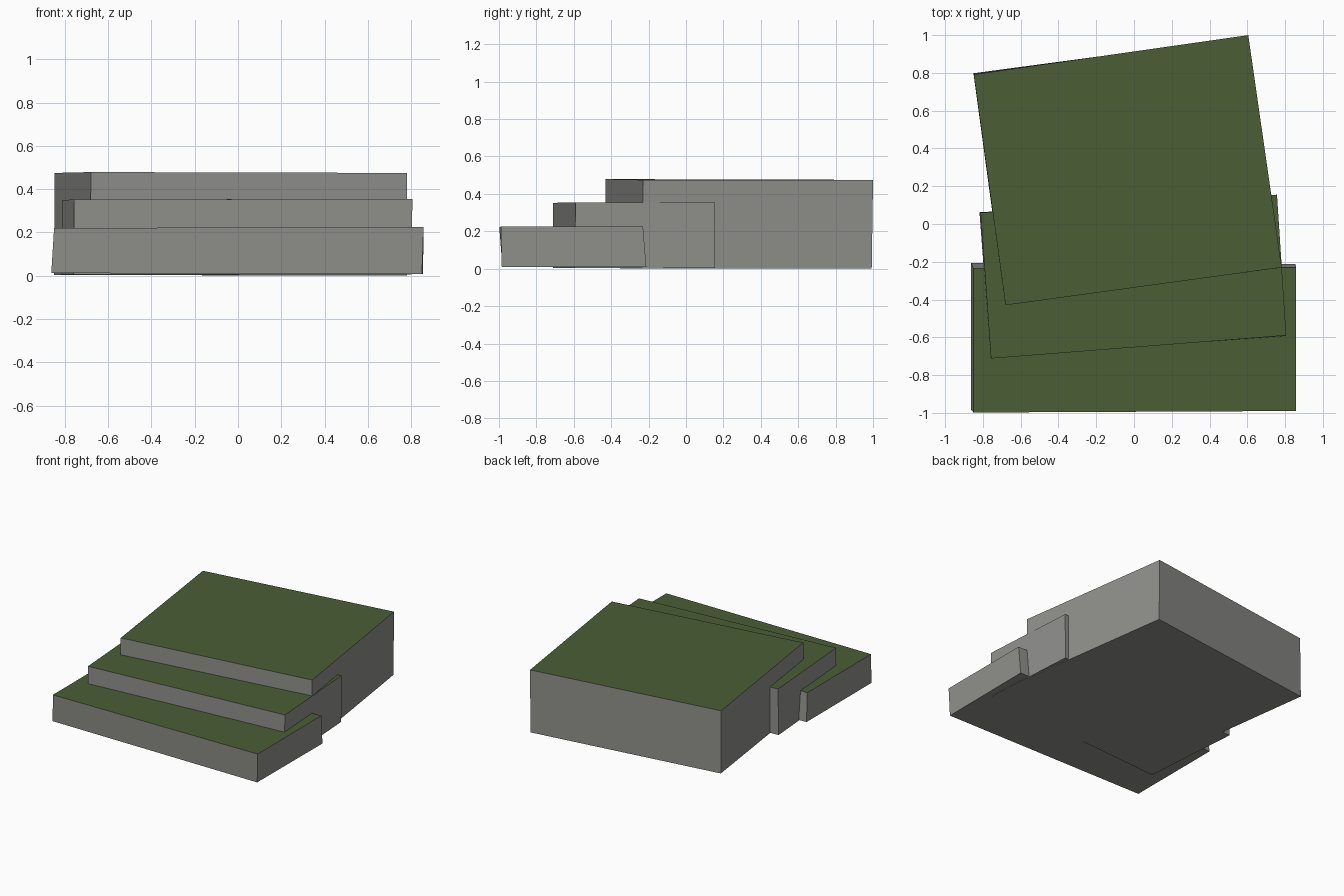
import bpy, bmesh

if "Cube" in bpy.data.objects:
    bpy.data.objects.remove(bpy.data.objects["Cube"])


def material(name, rgb):
    m = bpy.data.materials.new(name)
    m.diffuse_color = (*rgb, 1.0)
    m.use_nodes = True
    m.node_tree.nodes["Principled BSDF"].inputs["Base Color"].default_value = m.diffuse_color
    return m


STONE = material("grey stone", (0.28, 0.28, 0.265))
GRASS = material("grass green", (0.07, 0.11, 0.035))


def slab(name, bottom, top):
    """Block between two four-cornered outlines, green on its upper face."""
    bm = bmesh.new()
    low = [bm.verts.new(p) for p in bottom]
    high = [bm.verts.new(p) for p in top]
    bm.faces.new(low[::-1])
    bm.faces.new(high)
    for i in range(4):
        j = (i + 1) % 4
        bm.faces.new((low[i], low[j], high[j], high[i]))
    bm.normal_update()
    for f in bm.faces:
        f.material_index = 1 if f.normal.z > 0.7 else 0
    mesh = bpy.data.meshes.new(name)
    bm.to_mesh(mesh)
    bm.free()
    mesh.materials.append(STONE)
    mesh.materials.append(GRASS)
    ob = bpy.data.objects.new(name, mesh)
    bpy.context.collection.objects.link(ob)


# lowest step, leaning slightly forward
slab("lower_step",
     [(-0.863, -0.982, 0.012), (0.85, -0.985, 0.008),
      (0.855, -0.212, 0.008), (-0.863, -0.207, 0.012)],
     [(-0.85, -0.998, 0.22), (0.858, -0.99, 0.226),
      (0.858, -0.23, 0.226), (-0.85, -0.235, 0.22)])

# middle step, turned a little
slab("middle_step",
     [(-0.76, -0.71, 0.005), (0.802, -0.597, 0.005),
      (0.755, 0.155, 0.005), (-0.818, 0.062, 0.005)],
     [(-0.757, -0.712, 0.352), (0.806, -0.59, 0.355),
      (0.757, 0.155, 0.355), (-0.812, 0.06, 0.35)])

# upper step, tallest and turned the most
slab("upper_step",
     [(-0.683, -0.43, 0.004), (0.78, -0.232, 0.0),
      (0.605, 0.993, 0.0), (-0.85, 0.798, 0.004)],
     [(-0.68, -0.43, 0.479), (0.782, -0.23, 0.475),
      (0.605, 1.0, 0.475), (-0.848, 0.792, 0.475)])
